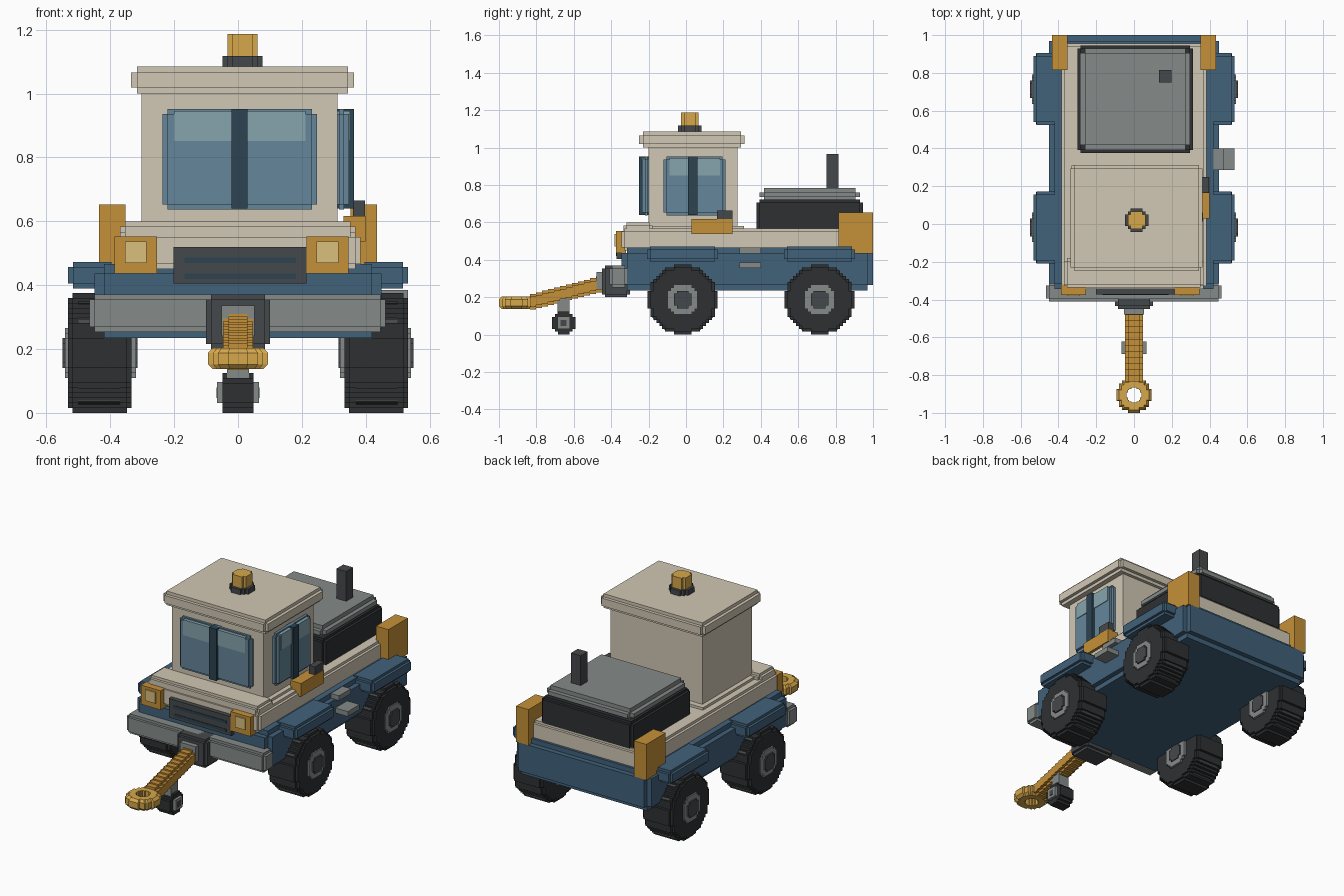
import bpy, bmesh, math
from mathutils import Matrix

if "Cube" in bpy.data.objects:
    bpy.data.objects.remove(bpy.data.objects["Cube"])

V = 2 / 128  # block step


def mat(name, r, g, b):
    m = bpy.data.materials.new(name)
    m.diffuse_color = (r, g, b, 1)
    m.use_nodes = True
    m.node_tree.nodes["Principled BSDF"].inputs["Base Color"].default_value = m.diffuse_color
    return m


BLUE = mat("blue", .053, .12, .195)
CREAM = mat("cream", .64, .58, .46)
ORANGE = mat("orange", .56, .28, .04)
YELLOW = mat("yellow", .67, .39, .07)
BLACK = mat("black", .028, .03, .032)
DARK = mat("dark_grey", .06, .065, .07)
GREY = mat("grey", .235, .26, .255)
GLASS = mat("glass", .13, .24, .32)
PALE = mat("pale_glass", .24, .37, .42)
NAVY = mat("navy", .025, .056, .082)
LENS = mat("lens", .71, .53, .2)


def loft(name, rings, material, closed=False):
    """Join equal-length point rings, capped at the ends or closed into a loop."""
    bm = bmesh.new()
    vs = [[bm.verts.new(p) for p in ring] for ring in rings]
    n = len(vs[0])
    pairs = list(zip(vs, vs[1:])) + ([(vs[-1], vs[0])] if closed else [])
    for a, b in pairs:
        for i in range(n):
            j = (i + 1) % n
            bm.faces.new((a[i], a[j], b[j], b[i]))
    if not closed:
        bm.faces.new(vs[0][::-1])
        bm.faces.new(vs[-1])
    bmesh.ops.remove_doubles(bm, verts=bm.verts, dist=1e-5)
    bmesh.ops.dissolve_degenerate(bm, edges=bm.edges, dist=1e-5)
    bmesh.ops.recalc_face_normals(bm, faces=bm.faces)
    me = bpy.data.meshes.new(name)
    bm.to_mesh(me)
    bm.free()
    me.materials.append(material)
    ob = bpy.data.objects.new(name, me)
    bpy.context.collection.objects.link(ob)
    return ob


def box(name, x, y, z, material, s=0):
    """Box from (min, max) ranges; s cuts a square notch along every edge."""
    (x0, x1), (y0, y1), (z0, z1) = sorted(x), sorted(y), z
    if not s:
        r = [(x0, y0), (x1, y0), (x1, y1), (x0, y1)]
        return loft(name, [[(*p, h) for p in r] for h in z], material)
    a, b, c, d = x0 + s, x1 - s, y0 + s, y1 - s
    out = [(x0, c), (a, c), (a, y0), (b, y0), (b, c), (x1, c),
           (x1, d), (b, d), (b, y1), (a, y1), (a, d), (x0, d)]
    inn = [(min(max(p, a), b), min(max(q, c), d)) for p, q in out]
    layers = [(inn, z0), (inn, z0 + s), (out, z0 + s),
              (out, z1 - s), (inn, z1 - s), (inn, z1)]
    return loft(name, [[(*p, h) for p in r] for r, h in layers], material)


def disc(r, v=V):
    """Outline of a circle drawn in square blocks."""
    n = round(r / v)
    q = []
    for i in range(n):
        h = round(math.sqrt(max(r * r - ((i + .5) * v) ** 2, 0)) / v) * v
        q += [(i * v, h), ((i + 1) * v, h)]
    pts = []
    for _ in range(4):
        pts += q
        q = [(y, -x) for x, y in q]
    clean = []
    for p in pts:
        if not clean or math.dist(p, clean[-1]) > 1e-6:
            clean.append(p)
    return clean


def prism(name, pts, a, axis, centre, material):
    """Extrude a 2D outline over the range a, along x or z."""
    u, w = centre
    put = (lambda p, h: (h, p[0] + u, p[1] + w)) if axis == "x" else \
          (lambda p, h: (p[0] + u, p[1] + w, h))
    return loft(name, [[put(p, h) for p in pts] for h in a], material)


# Chassis and fenders
box("chassis", (-.45, .45), (-.345, 1), (.235, .467), BLUE, .03)
for sx in (-1, 1):
    side = "right" if sx > 0 else "left"
    for end, wy in (("front", -.018), ("rear", .714)):
        tag = f"{end}_{side}"
        box(f"fender_{tag}", (sx * .38, sx * .533), (wy - .19, wy + .19), (.39, .472), BLUE, V)
        # Wheels with tread blocks and hubs
        c = (wy, .1875)
        prism(f"tyre_{tag}", disc(.1875), (sx * .348, sx * .518), "x", c, BLACK)
        prism(f"tyre_wall_{tag}", disc(.172), (sx * .334, sx * .533), "x", c, BLACK)
        for k in range(12):
            t = box(f"tread_{tag}_{k}", (sx * .37, sx * .5), (-.02, .02), (.15, .187), DARK)
            t.data.transform(Matrix.Translation((0, wy, .1875)) @
                             Matrix.Rotation(math.radians(30 * k), 4, "X"))
        prism(f"hub_{tag}", disc(.085), (sx * .32, sx * .541), "x", c, GREY)
        prism(f"hub_cap_{tag}", disc(.048), (sx * .315, sx * .55), "x", c, DARK)
    # Rear corner posts
    box(f"rear_post_{side}", (sx * .352, sx * .435), (.815, 1.0), (.435, .652), ORANGE)

# Cream bodywork and cab
box("deck", (-.385, .383), (-.345, .955), (.45, .567), CREAM, V)
box("hood", (-.37, .368), (-.335, -.18), (.5, .6), CREAM, V)
box("cab_plinth", (-.33, .34), (-.23, .31), (.55, .582), CREAM)
box("cab", (-.302, .312), (-.2, .275), (.57, 1.01), CREAM)
box("roof", (-.335, .363), (-.25, .313), (1.0, 1.085), CREAM, .019)

# Beacon
prism("beacon_base", disc(.066), (1.08, 1.117), "z", (.014, .02), DARK)
prism("beacon_lamp", disc(.05), (1.11, 1.187), "z", (.014, .02), YELLOW)

# Front window
box("front_window", (-.236, .248), (-.234, -.19), (.637, .952), GLASS, V)
box("front_window_shade", (-.2, .212), (-.238, -.2), (.852, .945), PALE)
box("front_window_bar", (-.02, .03), (-.25, -.2), (.64, .952), NAVY)

# Right side window
box("side_window", (.3, .347), (-.12, .212), (.637, .952), GLASS, V)
box("side_window_shade", (.31, .351), (-.088, .183), (.852, .945), PALE)
box("side_window_bar", (.31, .364), (.012, .062), (.64, .952), NAVY)

# Engine cover and exhaust
box("engine", (-.3, .312), (.377, .945), (.55, .722), BLACK, V)
box("engine_lid", (-.285, .297), (.392, .93), (.71, .785), GREY, V * 1.6)
box("exhaust", (.133, .198), (.75, .815), (.76, .965), DARK)

# Grille
box("grille", (-.202, .215), (-.372, -.32), (.405, .52), DARK)
for i, z in enumerate((.42, .47)):
    box(f"grille_slot_{i}", (-.167, .182), (-.375, -.36), (z, z + .017), NAVY)

# Headlights
for side, cx in (("left", -.32), ("right", .28)):
    box(f"headlight_{side}", (cx - .066, cx + .066), (-.375, -.32), (.437, .553), ORANGE)
    box(f"headlight_lens_{side}", (cx - .034, cx + .034), (-.382, -.36), (.47, .537), LENS)

# Right side toolbox and steps
box("toolbox", (.33, .4), (.03, .248), (.537, .617), ORANGE)
box("toolbox_handle", (.36, .398), (.165, .248), (.61, .665), DARK)
box("upper_step", (.4, .475), (.287, .4), (.435, .465), GREY)
box("lower_step", (.4, .533), (.287, .4), (.355, .385), GREY)

# Bumper and hitch
box("bumper", (-.465, .462), (-.41, -.31), (.253, .37), GREY, V)
box("hitch", (-.1, .1), (-.45, -.3), (.2, .37), DARK, V)
box("hitch_socket", (-.052, .052), (-.478, -.43), (.24, .336), GREY)

# Tow bar as a staircase running down to the ring
N = 12
for name, half, h in (("tow_bar", .047, .027), ("tow_bar_core", .03, .042)):
    top = []
    for i in range(N):
        y, z = -.45 - i * .385 / N, .268 - i * .092 / (N - 1)
        top += [(y, z), (y - .385 / N, z)]
    outline = [(y, z + h) for y, z in top] + [(y, z - h) for y, z in top[::-1]]
    prism(name, outline, (-half, half), "x", (0, 0), ORANGE)

# Tow ring
ring = disc(.094)
loft("tow_ring", [[(x * k, y * k - .906, z) for x, y in ring] for k, z in
                  ((.84, .137), (1, .152), (1, .188), (.84, .203), (.42, .203), (.42, .137))],
     YELLOW, closed=True)

# Tow bar support wheel
box("caster_bracket", (-.034, .034), (-.687, -.622), (.1, .2), GREY)
prism("caster_tyre", disc(.0625), (-.048, .048), "x", (-.654, .0625), BLACK)
box("caster_hub", (-.065, .065), (-.687, -.621), (.031, .096), GREY)
box("caster_cap", (-.067, .067), (-.67, -.638), (.047, .079), DARK)
